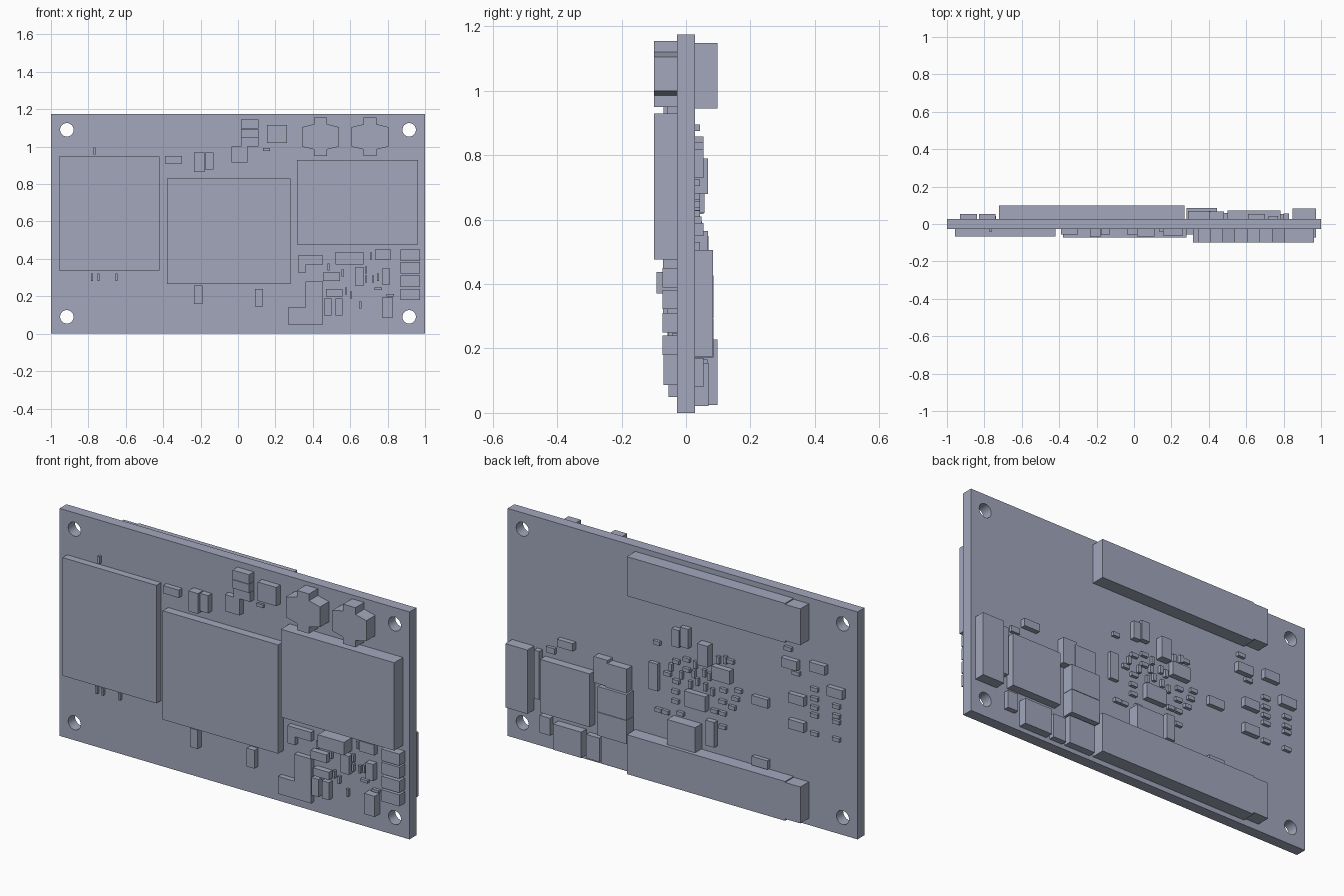
import bpy, bmesh, math
from mathutils import Vector

cube = bpy.data.objects.get("Cube")
if cube:
    bpy.data.objects.remove(cube)

mat = bpy.data.materials.new("blue_grey")
mat.use_nodes = True
COLOUR = (0.36, 0.39, 0.50, 1)
mat.diffuse_color = COLOUR
mat.node_tree.nodes["Principled BSDF"].inputs["Base Color"].default_value = COLOUR

T = 0.028   # half the board thickness


def finish(name, bm):
    bmesh.ops.recalc_face_normals(bm, faces=bm.faces)
    me = bpy.data.meshes.new(name)
    bm.to_mesh(me)
    bm.free()
    me.materials.append(mat)
    ob = bpy.data.objects.new(name, me)
    bpy.context.collection.objects.link(ob)
    return ob


def prism(name, loops, y0, y1):
    """Extrude an x-z outline (further loops are holes) from y0 to y1."""
    bm = bmesh.new()
    edges = []
    for loop in loops:
        vs = [bm.verts.new((x, y0, z)) for x, z in loop]
        edges += [bm.edges.new((a, b)) for a, b in zip(vs, vs[1:] + vs[:1])]
    bmesh.ops.triangle_fill(bm, edges=edges, use_beauty=True)
    ext = bmesh.ops.extrude_face_region(bm, geom=bm.faces[:])
    verts = [g for g in ext["geom"] if isinstance(g, bmesh.types.BMVert)]
    bmesh.ops.translate(bm, verts=verts, vec=(0, y1 - y0, 0))
    return finish(name, bm)


def blocks(name, side, items):
    """Boxes on one side (-1 front, 1 back): x0, x1, z0, z1, height."""
    bm = bmesh.new()
    for x0, x1, z0, z1, h in items:
        box = bmesh.ops.create_cube(bm, size=1)["verts"]
        bmesh.ops.scale(bm, verts=box, vec=(x1 - x0, h, z1 - z0))
        bmesh.ops.translate(bm, verts=box, vec=Vector(
            ((x0 + x1) / 2, side * (T + h / 2), (z0 + z1) / 2)))
    return finish(name, bm)


def tiny(name, side, w, d, h, centres):
    blocks(name, side, [(x - w / 2, x + w / 2, z - d / 2, z + d / 2, h)
                        for x, z in centres])


# Board with four mounting holes
rect = [(-1, 0), (1, 0), (1, 1.175), (-1, 1.175)]
holes = [[(cx + 0.036 * math.cos(i * math.tau / 32),
           cz + 0.036 * math.sin(i * math.tau / 32)) for i in range(32)]
         for cx in (-0.915, 0.915) for cz in (0.09, 1.09)]
prism("circuit_board", [rect] + holes, -T, T)

# Front: three large chips
blocks("left_side_chip", -1, [(-0.957, -0.42, 0.337, 0.947, 0.038)])
blocks("middle_chip", -1, [(-0.38, 0.28, 0.267, 0.829, 0.044)])
blocks("right_side_chip", -1, [(0.315, 0.963, 0.476, 0.93, 0.072)])

# Front: cross-shaped sockets
for i, cx in enumerate((0.441, 0.706)):
    half = [(0.035, 0.95), (0.035, 0.985), (0.098, 1.0), (0.098, 1.105),
            (0.035, 1.12), (0.035, 1.155)]
    outline = [(cx + x, z) for x, z in half] + [(cx - x, z) for x, z in half[::-1]]
    prism(f"cross_socket_{i + 1}", [outline], -0.10, -T)

# Front: angled blocks
prism("large_angle_block", [[(0.267, 0.05), (0.455, 0.05), (0.455, 0.28),
                             (0.36, 0.28), (0.36, 0.14), (0.267, 0.14)]], -0.055, -T)
prism("small_angle_block", [[(0.32, 0.326), (0.363, 0.326), (0.363, 0.37),
                             (0.455, 0.37), (0.455, 0.417), (0.32, 0.417)]], -0.055, -T)

# Front: upper components
blocks("upper_front_components", -1, [
    (-0.39, -0.30, 0.91, 0.95, 0.027), (-0.235, -0.18, 0.865, 0.97, 0.042),
    (-0.176, -0.13, 0.877, 0.968, 0.03), (0.016, 0.11, 1.096, 1.144, 0.04),
    (0.016, 0.11, 1.05, 1.094, 0.04), (0.016, 0.11, 1.0, 1.048, 0.03),
    (-0.035, 0.05, 0.914, 1.0, 0.03), (0.135, 0.17, 0.977, 0.993, 0.012),
    (0.155, 0.262, 1.02, 1.117, 0.034)])

# Front: lower components
blocks("lower_front_components", -1, [
    (-0.235, -0.19, 0.16, 0.257, 0.03), (0.09, 0.134, 0.145, 0.24, 0.03),
    (0.52, 0.67, 0.37, 0.437, 0.064), (0.455, 0.545, 0.283, 0.326, 0.03),
    (0.47, 0.56, 0.20, 0.24, 0.03), (0.46, 0.50, 0.096, 0.187, 0.03),
    (0.52, 0.56, 0.096, 0.187, 0.03), (0.626, 0.674, 0.257, 0.353, 0.03),
    (0.733, 0.818, 0.396, 0.45, 0.03), (0.77, 0.813, 0.262, 0.348, 0.03),
    (0.77, 0.83, 0.086, 0.193, 0.042)])
blocks("edge_capacitors", -1, [(0.87, 0.973, z, z + 0.06, 0.045)
                               for z in (0.18, 0.25, 0.322, 0.39)])
tiny("small_front_parts", -1, 0.012, 0.038, 0.016, [
    (-0.767, 0.976), (-0.78, 0.302), (-0.746, 0.302), (-0.65, 0.302),
    (0.484, 0.356), (0.56, 0.324), (0.577, 0.228), (0.604, 0.206),
    (0.653, 0.153), (0.685, 0.292), (0.711, 0.415), (0.722, 0.292),
    (0.749, 0.302), (0.685, 0.34)])
tiny("flat_front_parts", -1, 0.04, 0.014, 0.016, [(0.75, 0.24), (0.815, 0.206)])

# Back: two long connectors with narrower ends
for name, z in (("upper_connector", 0.945), ("lower_connector", 0.025)):
    blocks(name, 1, [(-0.635, 0.27, z, z + 0.203, 0.07),
                     (-0.722, -0.635, z + 0.01, z + 0.198, 0.07)])

# Back: power section near the left edge
blocks("power_chip", 1, [(0.50, 0.784, 0.195, 0.47, 0.044)])
blocks("tall_edge_block", 1, [(0.848, 0.974, 0.175, 0.505, 0.056)])
blocks("power_components", 1, [
    (0.80, 0.83, 0.25, 0.50, 0.028), (0.40, 0.48, 0.43, 0.565, 0.04),
    (0.29, 0.41, 0.426, 0.55, 0.042), (0.28, 0.445, 0.295, 0.426, 0.058),
    (0.28, 0.445, 0.172, 0.293, 0.058), (0.74, 0.80, 0.08, 0.17, 0.026),
    (0.55, 0.71, 0.022, 0.155, 0.042), (0.455, 0.53, 0.022, 0.145, 0.03),
    (0.29, 0.44, 0.022, 0.165, 0.038), (0.61, 0.70, 0.55, 0.59, 0.026),
    (0.72, 0.77, 0.50, 0.53, 0.016)])

# Back: middle cluster
blocks("cluster_components", 1, [
    (0.13, 0.18, 0.47, 0.61, 0.02), (0.003, 0.045, 0.73, 0.82, 0.026),
    (-0.05, -0.003, 0.74, 0.84, 0.026), (-0.17, -0.11, 0.68, 0.79, 0.04),
    (-0.29, -0.185, 0.62, 0.69, 0.03), (-0.15, -0.03, 0.44, 0.52, 0.03),
    (-0.50, -0.41, 0.55, 0.595, 0.022), (-0.50, -0.41, 0.235, 0.28, 0.022),
    (-0.11, 0.05, 0.23, 0.36, 0.055), (-0.20, -0.15, 0.27, 0.40, 0.028)])
tiny("small_cluster_parts", 1, 0.038, 0.02, 0.016, [
    (0.14, 0.715), (0.08, 0.57), (0.03, 0.647), (0.03, 0.544), (-0.03, 0.673),
    (-0.03, 0.62), (-0.28, 0.73), (-0.325, 0.59), (-0.31, 0.545), (-0.29, 0.495),
    (-0.235, 0.51), (-0.19, 0.45), (-0.235, 0.38), (0.09, 0.37), (0.13, 0.37),
    (0.035, 0.44), (0.005, 0.385), (0.035, 0.49), (-0.24, 0.57), (-0.235, 0.45)])
tiny("upright_cluster_parts", 1, 0.018, 0.038, 0.016, [
    (-0.07, 0.61), (-0.09, 0.575), (-0.05, 0.55), (-0.137, 0.56), (-0.177, 0.545),
    (0.0, 0.585), (0.06, 0.61), (-0.13, 0.63), (-0.16, 0.62), (-0.08, 0.66),
    (-0.25, 0.73), (-0.21, 0.72)])

# Back: parts near the right edge
blocks("right_edge_components", 1, [(x, x + 0.09, z, z + 0.048, 0.026) for x, z in (
    (-0.67, 0.79), (-0.83, 0.81), (-0.93, 0.71), (-0.71, 0.617), (-0.71, 0.482))])
tiny("small_right_edge_parts", 1, 0.042, 0.02, 0.016, [
    (-0.61, 0.885), (-0.655, 0.77), (-0.76, 0.715), (-0.76, 0.665), (-0.76, 0.62),
    (-0.76, 0.58), (-0.76, 0.485), (-0.885, 0.66), (-0.885, 0.61), (-0.885, 0.58),
    (-0.885, 0.49)])
